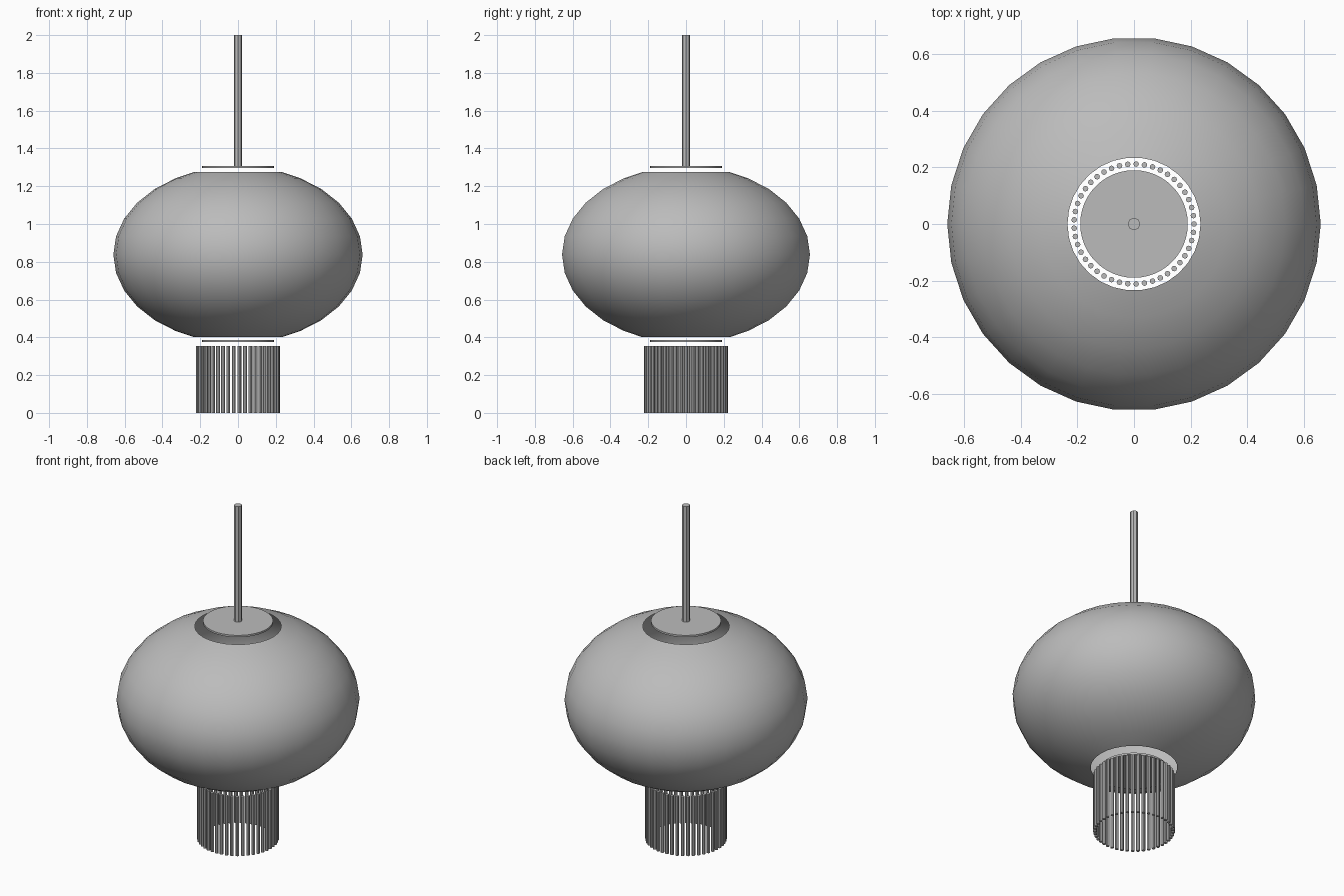
import bpy, bmesh, math

cube = bpy.data.objects.get("Cube")
if cube:
    bpy.data.objects.remove(cube)

grey = bpy.data.materials.new("neutral_grey")
grey.use_nodes = True
colour = (0.5, 0.5, 0.5, 1)
grey.diffuse_color = colour
grey.node_tree.nodes["Principled BSDF"].inputs["Base Color"].default_value = colour


def finish(name, bm, smooth_angle):
    mesh = bpy.data.meshes.new(name)
    bm.to_mesh(mesh)
    bm.free()
    mesh.materials.append(grey)
    obj = bpy.data.objects.new(name, mesh)
    bpy.context.collection.objects.link(obj)
    bpy.ops.object.select_all(action='DESELECT')
    obj.select_set(True)
    bpy.context.view_layer.objects.active = obj
    bpy.ops.object.shade_smooth_by_angle(angle=math.radians(smooth_angle))
    return obj


def add_cylinder(bm, x, y, low, high, radius, sides):
    ring = bmesh.ops.create_cone(bm, cap_ends=True, segments=sides,
                                 radius1=radius, radius2=radius, depth=high - low)
    bmesh.ops.translate(bm, verts=ring["verts"], vec=(x, y, (low + high) / 2))


def cylinder(name, low, high, radius, sides, smooth_angle=50):
    bm = bmesh.new()
    add_cylinder(bm, 0, 0, low, high, radius, sides)
    return finish(name, bm, smooth_angle)


# Squashed round shade, open at the top and bottom
SIDES, RADIUS, HALF_HEIGHT, MIDDLE = 30, 0.66, 0.467, 0.838
profile = [(RADIUS * math.cos(math.radians(a)), MIDDLE + HALF_HEIGHT * math.sin(math.radians(a)))
           for a in range(-60, 61, 12)]
profile = [(0.235, 0.402)] + profile + [(0.235, 1.274)]
bm = bmesh.new()
rings = []
for r, z in profile:
    rings.append([bm.verts.new((r * math.cos(math.tau * i / SIDES),
                                r * math.sin(math.tau * i / SIDES), z)) for i in range(SIDES)])
for lower, upper in zip(rings, rings[1:]):
    for i in range(SIDES):
        j = (i + 1) % SIDES
        bm.faces.new((lower[i], lower[j], upper[j], upper[i]))
finish("lantern_shade", bm, 60)

# Thin plates above and below the shade openings
cylinder("top_plate", 1.297, 1.308, 0.19, 48)
cylinder("bottom_plate", 0.374, 0.385, 0.19, 48)

# Hanging pole
cylinder("hanging_pole", 1.305, 2.0, 0.022, 8, 30)

# Ring of fringe strands
bm = bmesh.new()
STRANDS = 45
for i in range(STRANDS):
    a = math.tau * i / STRANDS
    add_cylinder(bm, 0.212 * math.cos(a), 0.212 * math.sin(a), 0, 0.355, 0.01, 8)
finish("fringe_strands", bm, 30)
